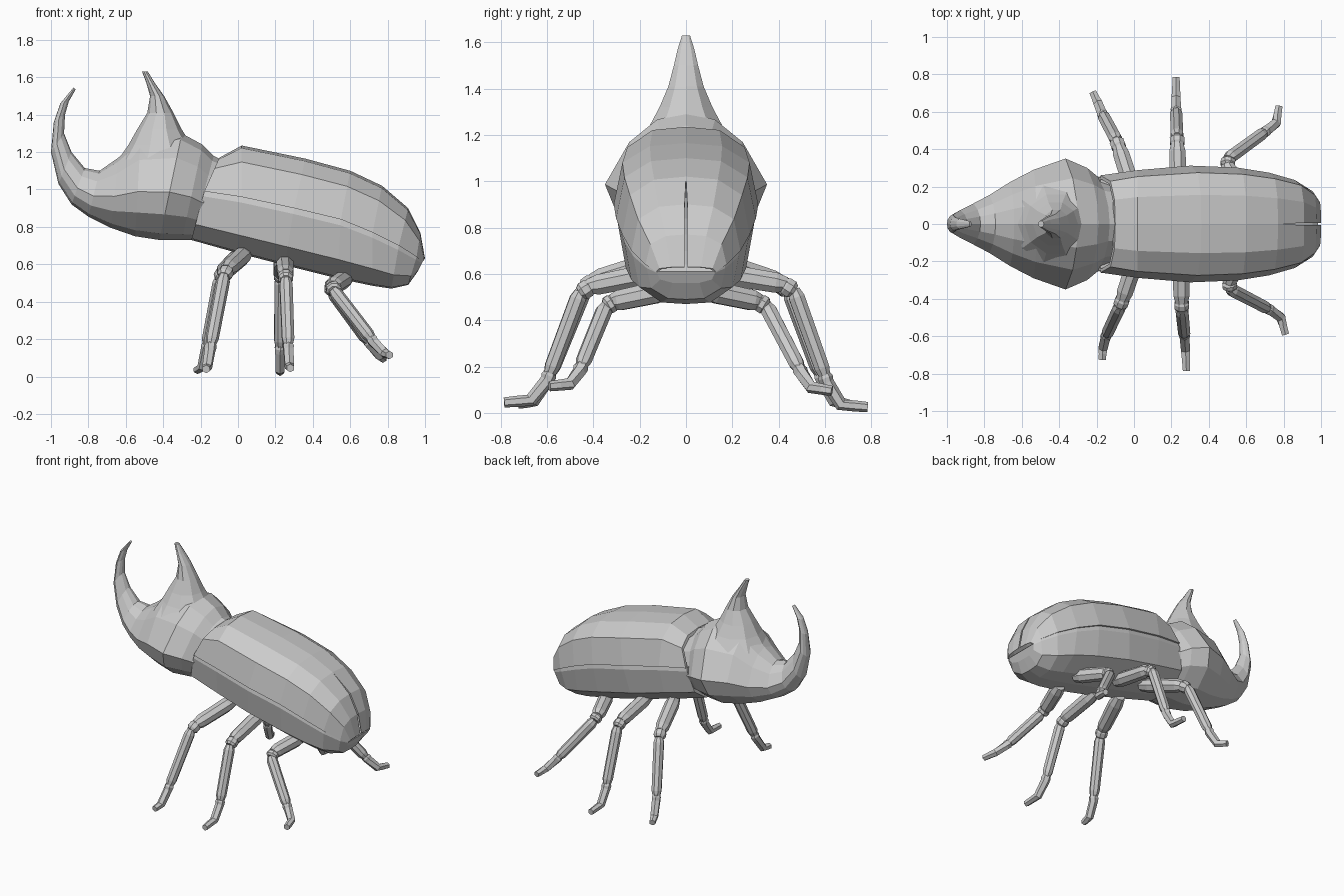
import bpy, bmesh, math
from mathutils import Vector

cube = bpy.data.objects.get("Cube")
if cube:
    bpy.data.objects.remove(cube)

shell_grey = bpy.data.materials.new("shell_grey")
shell_grey.use_nodes = True
GREY = (0.6, 0.6, 0.6, 1)
shell_grey.diffuse_color = GREY
shell_grey.node_tree.nodes["Principled BSDF"].inputs["Base Color"].default_value = GREY


def loft(name, rings):
    """Skin a list of equal closed rings and cap both ends."""
    bm = bmesh.new()
    loops = [[bm.verts.new(p) for p in ring] for ring in rings]
    n = len(loops[0])
    for a, b in zip(loops, loops[1:]):
        for i in range(n):
            j = (i + 1) % n
            bm.faces.new((a[i], a[j], b[j], b[i]))
    bm.faces.new(loops[0])
    bm.faces.new(loops[-1])
    bmesh.ops.recalc_face_normals(bm, faces=bm.faces)
    mesh = bpy.data.meshes.new(name)
    bm.to_mesh(mesh)
    bm.free()
    mesh.materials.append(shell_grey)
    obj = bpy.data.objects.new(name, mesh)
    bpy.context.collection.objects.link(obj)
    return obj


def section(top, low, half_width, profile):
    """Place (v, u) profile points: v across the width, u from low to top."""
    return [(low[0] + (top[0] - low[0]) * u, v * half_width,
             low[1] + (top[1] - low[1]) * u) for v, u in profile]


def both_sides(half):
    """Close a half profile whose first and last points lie on the middle."""
    return half + [(-v, u) for v, u in reversed(half[1:-1])]


# Thorax, running forward into the curved head horn
thorax_profile = both_sides([(0, 1), (.36, .94), (.7, .77), (1, .45),
                             (.86, .24), (.48, .06), (0, 0)])
thorax = [((-.05, 1.14), (-.2, .75), .23), ((-.13, 1.18), (-.25, .73), .255),
          ((-.19, 1.24), (-.3, .73), .3), ((-.3, 1.3), (-.42, .73), .35),
          ((-.52, 1.28), (-.55, .75), .29), ((-.64, 1.17), (-.68, .795), .225),
          ((-.74, 1.1), (-.8, .855), .155), ((-.82, 1.115), (-.89, .92), .11),
          ((-.89, 1.2), (-.96, 1.03), .075), ((-.93, 1.3), (-1, 1.2), .05),
          ((-.925, 1.4), (-.985, 1.36), .036), ((-.905, 1.47), (-.95, 1.46), .028),
          ((-.868, 1.535), (-.88, 1.545), .014)]
loft("thorax_and_head_horn", [section(*s, thorax_profile) for s in thorax])

# Upright horn flaring out of the thorax: front x, back x, half width, height
horn = [(-.64, -.19, .22, 1.16), (-.585, -.25, .165, 1.24), (-.54, -.3, .12, 1.32),
        (-.485, -.345, .08, 1.41), (-.47, -.395, .055, 1.5),
        (-.49, -.445, .038, 1.57), (-.513, -.482, .018, 1.63)]
rings = []
for front, back, half, z in horn:
    mid, rx = (front + back) / 2, (back - front) / 2
    angles = [math.tau * i / 10 for i in range(10)]
    rings.append([(mid + rx * math.cos(a), half * math.sin(a), z) for a in angles])
loft("thorax_horn", rings)

# Stations of the abdomen: top, seam, belly, half width at the seam
stations = [((-.1, 1.17), (-.18, .99), (-.25, .73), .26),
            ((.02, 1.235), (.02, .96), (0, .66), .288),
            ((.36, 1.165), (.3, .9), (.25, .595), .312),
            ((.6, 1.1), (.55, .84), (.53, .525), .302),
            ((.77, 1.02), (.72, .77), (.72, .485), .275),
            ((.91, .9), (.86, .7), (.82, .47), .235),
            ((.975, .77), (.955, .64), (.91, .49), .175),
            ((1, .63), (.985, .61), (.96, .56), .13)]

# Belly under the wing cases
belly_profile = both_sides([(0, 1), (.95, 1), (.97, .9), (.86, .32), (.45, .03), (0, 0)])
loft("belly", [section(seam, low, w, belly_profile) for _, seam, low, w in stations])

# Wing cases: hollow half shells, parted by a slit at the rear
outer = [(0, 1), (.5, .95), (.88, .68), (1, 0)]
inner = [(.93, .0), (.82, .6), (.46, .85), (0, .88)]
for side, label in ((1, "left"), (-1, "right")):
    rings = []
    for i, (top, seam, low, w) in enumerate(stations):
        gap = .006 if i > 4 else 0
        pts = section(top, seam, w, outer + inner)
        rings.append([(x, side * max(y, gap), z) for x, y, z in pts])
    loft(label + "_wing_case", rings)


def tube(name, path, sides=8):
    """Skin rings of given radius along a path of (point, radius)."""
    rings = []
    for i, (p, r) in enumerate(path):
        along = path[min(i + 1, len(path) - 1)][0] - path[max(i - 1, 0)][0]
        turn = along.to_track_quat('Z', 'Y')
        rings.append([p + turn @ Vector((r * math.cos(a), r * math.sin(a), 0))
                      for a in (math.tau * (k + .5) / sides for k in range(sides))])
    loft(name, rings)


def limb(name, a, b, steps):
    """Straight limb from a to b; steps are (fraction, radius)."""
    tube(name, [(a.lerp(b, t), r) for t, r in steps])


# Legs: hip, knee, ankle, sole, toe
legs = {
    "left_front": [(.02, .1, .66), (-.09, .44, .55), (-.17, .59, .14), (-.19, .64, .05), (-.22, .705, .035)],
    "right_front": [(.04, -.1, .66), (-.07, -.43, .56), (-.15, -.6, .14), (-.165, -.66, .05), (-.17, -.725, .04)],
    "left_middle": [(.24, .1, .61), (.23, .46, .55), (.225, .61, .13), (.225, .67, .035), (.225, .785, .025)],
    "right_middle": [(.25, -.1, .61), (.255, -.45, .54), (.27, -.6, .14), (.275, -.67, .055), (.28, -.785, .045)],
    "left_rear": [(.58, .08, .53), (.49, .34, .475), (.71, .5, .17), (.76, .54, .11), (.775, .63, .095)],
    "right_rear": [(.58, -.08, .53), (.5, -.34, .475), (.73, -.46, .18), (.785, -.5, .125), (.81, -.59, .115)],
}
for name, joints in legs.items():
    hip, knee, ankle, sole, toe = map(Vector, joints)
    limb(name + "_thigh", hip, knee, [(0, .038), (.2, .05), (.8, .047), (.93, .034)])
    limb(name + "_knee", hip.lerp(knee, .88), knee.lerp(ankle, .06),
         [(0, .03), (.3, .042), (.75, .042), (1, .03)])
    limb(name + "_shin", knee, ankle, [(.04, .026), (.12, .037), (.85, .035), (.93, .026)])
    tube(name + "_foot", [(knee.lerp(ankle, .9), .025), (knee.lerp(ankle, .95), .033),
                          (ankle, .03), (sole, .028), (sole.lerp(toe, .5), .024), (toe, .022)], 6)
